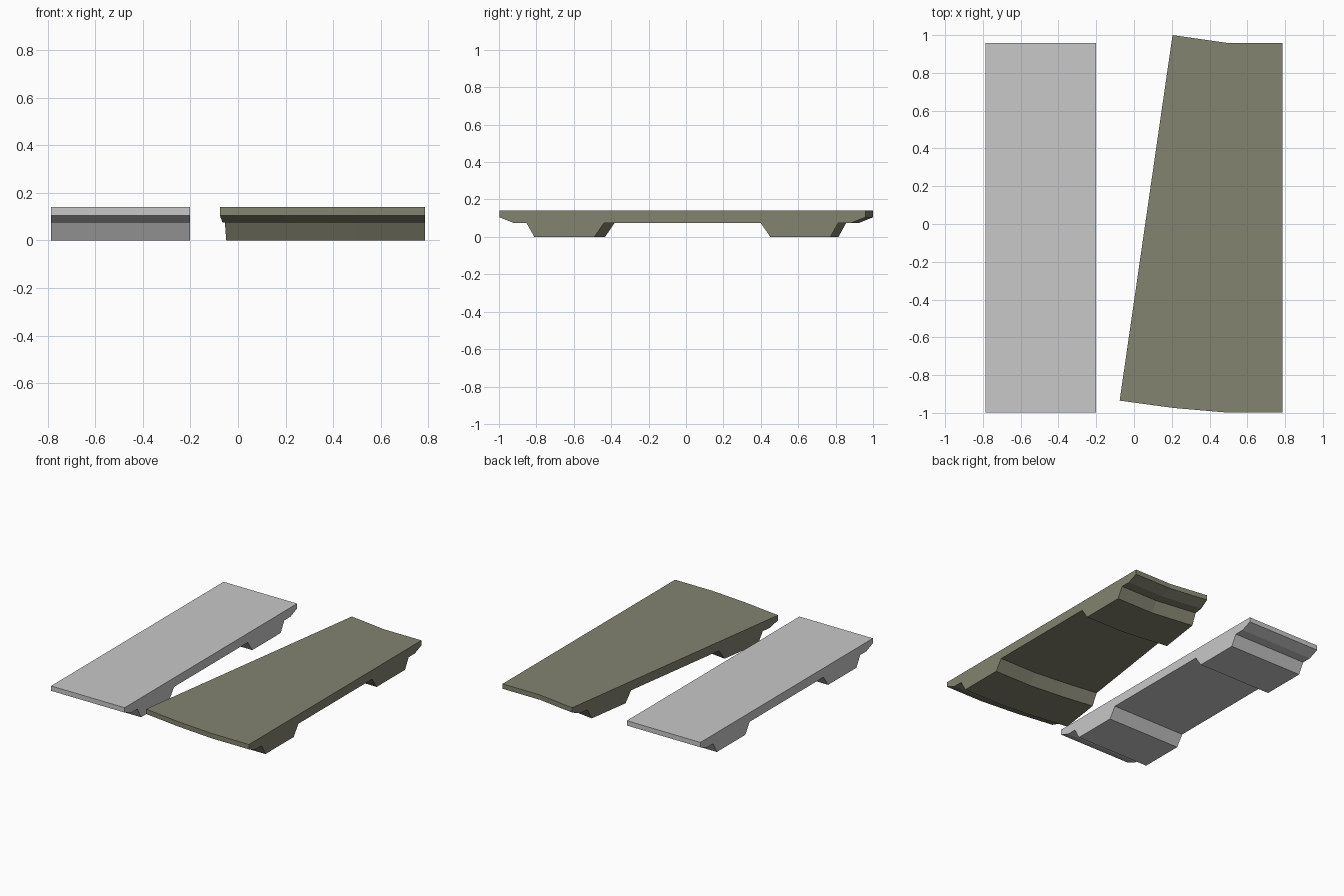
import bpy, bmesh
from mathutils import Vector

if "Cube" in bpy.data.objects:
    bpy.data.objects.remove(bpy.data.objects["Cube"])

# Cross-section: (distance across the deck, height); right half is mirrored from the left
WIDTH = 1.957
HALF = [(0.0, 0.14), (0.0, 0.105), (0.075, 0.075), (0.145, 0.075),
        (0.187, 0.0), (0.508, 0.0), (0.56, 0.075)]
PROFILE = HALF + [(WIDTH - d, z) for d, z in reversed(HALF)]


def material(name, rgb):
    mat = bpy.data.materials.new(name)
    mat.diffuse_color = (*rgb, 1.0)
    mat.use_nodes = True
    mat.node_tree.nodes["Principled BSDF"].inputs["Base Color"].default_value = mat.diffuse_color
    return mat


def loft(name, stations, mat):
    """Sweep the profile through stations given as (front point, back point) in plan."""
    bm = bmesh.new()
    rings = []
    for front, back in stations:
        a, b = Vector(front), Vector(back)
        ring = []
        for d, z in PROFILE:
            p = a.lerp(b, d / WIDTH)
            ring.append(bm.verts.new((p.x, p.y, z)))
        rings.append(ring)
    n = len(PROFILE)
    for r0, r1 in zip(rings, rings[1:]):
        for i in range(n):
            j = (i + 1) % n
            bm.faces.new((r0[i], r0[j], r1[j], r1[i]))
    # End caps
    bm.faces.new(rings[0])
    bm.faces.new(rings[-1])
    bmesh.ops.recalc_face_normals(bm, faces=bm.faces)
    mesh = bpy.data.meshes.new(name)
    bm.to_mesh(mesh)
    bm.free()
    mesh.materials.append(mat)
    obj = bpy.data.objects.new(name, mesh)
    bpy.context.collection.objects.link(obj)
    return obj


light_grey = material("light_grey", (0.58, 0.58, 0.58))
olive_grey = material("olive_grey", (0.23, 0.23, 0.165))

FRONT, BACK = -0.998, 0.959

# Straight deck
loft("straight_deck", [((x, FRONT), (x, BACK)) for x in (-0.786, -0.202)], light_grey)

# Curved deck: straight run, then two turning segments
loft("curved_deck", [((0.786, FRONT), (0.786, BACK)),
                     ((0.49, FRONT), (0.49, BACK)),
                     ((0.21, -0.974), (0.35, 0.979)),
                     ((-0.076, -0.935), (0.204, 1.0))], olive_grey)
